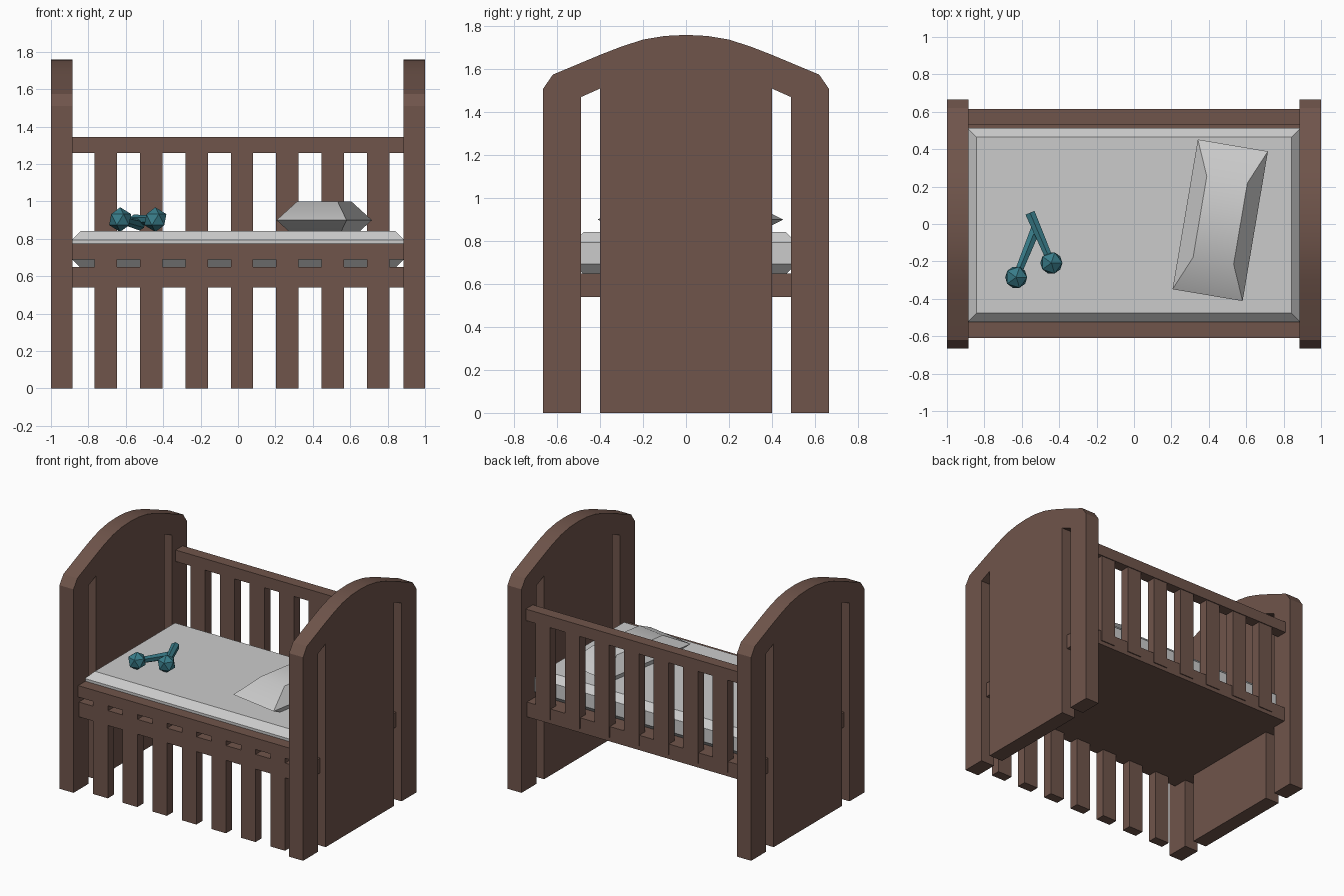
import bpy, bmesh, math
from mathutils import Vector, Matrix

if "Cube" in bpy.data.objects:
    bpy.data.objects.remove(bpy.data.objects["Cube"])


def material(name, rgb):
    m = bpy.data.materials.new(name)
    m.diffuse_color = (*rgb, 1)
    m.use_nodes = True
    m.node_tree.nodes["Principled BSDF"].inputs["Base Color"].default_value = m.diffuse_color
    return m


WOOD = material("brown wood", (0.16, 0.09, 0.07))
TEAL = material("teal plastic", (0.04, 0.2, 0.25))


def finish(name, bm, mat=None, smooth=False):
    bmesh.ops.recalc_face_normals(bm, faces=bm.faces[:])
    me = bpy.data.meshes.new(name)
    bm.to_mesh(me)
    bm.free()
    ob = bpy.data.objects.new(name, me)
    bpy.context.collection.objects.link(ob)
    if mat:
        me.materials.append(mat)
    if smooth:
        bpy.ops.object.select_all(action='DESELECT')
        ob.select_set(True)
        bpy.context.view_layer.objects.active = ob
        bpy.ops.object.shade_smooth_by_angle(angle=math.radians(30))
    return ob


def add_box(bm, lo, hi):
    lo, hi = Vector(lo), Vector(hi)
    m = Matrix.Translation((lo + hi) / 2) @ Matrix.Diagonal((*(hi - lo), 1))
    bmesh.ops.create_cube(bm, size=1, matrix=m)


# Arched end panels with two slots open at the floor
half = [(0.40, 0), (0.40, 1.51), (0.49, 1.47), (0.49, 0), (0.665, 0),
        (0.665, 1.51), (0.62, 1.575), (0.4, 1.667), (0.3, 1.706),
        (0.2, 1.738), (0.1, 1.755)]
outline = half + [(0, 1.76)] + [(-y, z) for y, z in reversed(half)]
for name, x in (("left_end_panel", -1.0), ("right_end_panel", 0.885)):
    bm = bmesh.new()
    face = bm.faces.new([bm.verts.new((x, y, z)) for y, z in outline])
    ext = bmesh.ops.extrude_face_region(bm, geom=[face])
    moved = [v for v in ext["geom"] if isinstance(v, bmesh.types.BMVert)]
    bmesh.ops.translate(bm, verts=moved, vec=(0.115, 0, 0))
    finish(name, bm, WOOD, smooth=True)

# Base board under the mattress
bm = bmesh.new()
add_box(bm, (-0.955, -0.602, 0.54), (0.955, 0.602, 0.65))
finish("base_board", bm, WOOD)

# Side rails with slats: raised at the back, dropped at the front
for name, y0, y1, drop in (("back", 0.532, 0.615, 0), ("front", -0.61, -0.525, 0.57)):
    bm = bmesh.new()
    add_box(bm, (-0.89, y0, 1.26 - drop), (0.89, y1, 1.345 - drop))
    finish(name + "_rail", bm, WOOD)
    bm = bmesh.new()
    for i in range(7):
        x = -0.706 + i * 0.2425
        add_box(bm, (x - 0.06, y0 + 0.006, 0.57 - drop),
                (x + 0.06, y1 - 0.006, 1.262 - drop))
    finish(name + "_slats", bm, WOOD)

# Mattress with chamfered edges
bm = bmesh.new()
add_box(bm, (-0.89, -0.525, 0.645), (0.89, 0.512, 0.842))
bmesh.ops.bevel(bm, geom=bm.edges[:], offset=0.048, segments=1, affect='EDGES')
# keep the plan corners square
for v in bm.verts:
    if 0.68 < v.co.z < 0.81:
        v.co.x = math.copysign(0.89, v.co.x)
        v.co.y = 0.512 if v.co.y > 0 else -0.525
bmesh.ops.remove_doubles(bm, verts=bm.verts[:], dist=0.001)
finish("mattress", bm)

# Pillow: wide middle ring tapering to smaller top and bottom
bm = bmesh.new()
rings = []
for hx, hy, z in ((0.11, 0.22, 0.80), (0.19, 0.406, 0.90), (0.11, 0.22, 1.0)):
    rings.append([bm.verts.new((sx * hx, sy * hy, z))
                  for sx, sy in ((-1, -1), (1, -1), (1, 1), (-1, 1))])
for a, b in zip(rings, rings[1:]):
    for i in range(4):
        j = (i + 1) % 4
        bm.faces.new((a[i], a[j], b[j], b[i]))
bm.faces.new(rings[0])
bm.faces.new(rings[2])
pose = Matrix.Translation((0.461, 0.02, 0)) @ Matrix.Rotation(math.radians(-9.6), 4, 'Z')
bmesh.ops.transform(bm, matrix=pose, verts=bm.verts[:])
finish("pillow", bm, smooth=True)

# Two rattles: faceted ball on a six-sided handle
for name, ball, tip in (
        ("rattle_a", (-0.63, -0.285, 0.903), (-0.525, -0.025, 0.875)),
        ("rattle_b", (-0.442, -0.208, 0.903), (-0.556, 0.06, 0.90))):
    ball, tip = Vector(ball), Vector(tip)
    axis = tip - ball
    bm = bmesh.new()
    bmesh.ops.create_icosphere(bm, subdivisions=1, radius=0.066,
                               matrix=Matrix.Translation(ball))
    rot = axis.to_track_quat('Z', 'Y').to_matrix().to_4x4()
    bmesh.ops.create_cone(bm, cap_ends=True, segments=6, radius1=0.022, radius2=0.03,
                          depth=axis.length,
                          matrix=Matrix.Translation((ball + tip) / 2) @ rot)
    finish(name, bm, TEAL)
